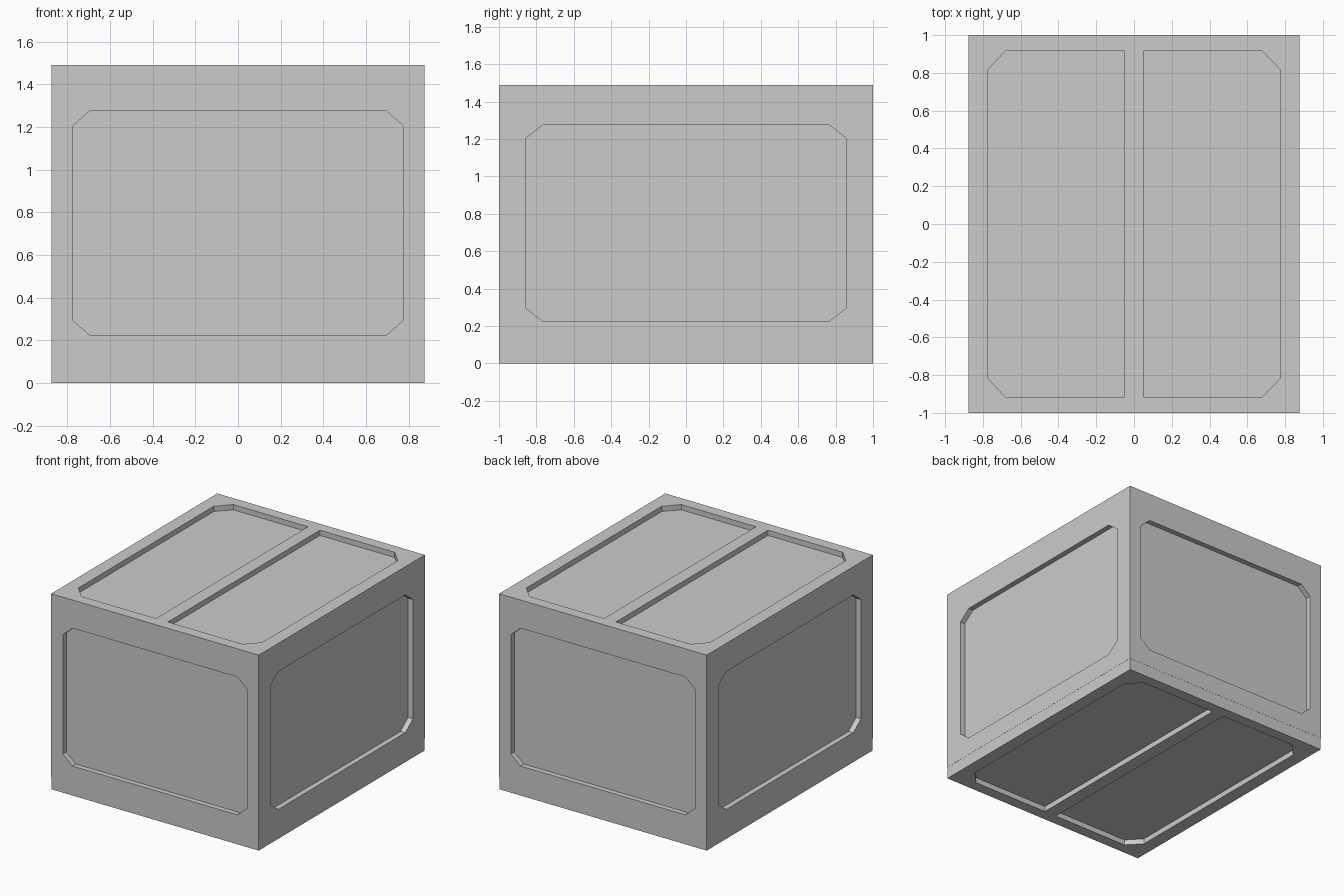
import bpy, bmesh
from mathutils import Matrix, Vector

if "Cube" in bpy.data.objects:
    bpy.data.objects.remove(bpy.data.objects["Cube"])

W, L, H = 0.875, 1.0, 1.49   # half width, half length, height
SEAM = 0.09                  # top of the base slab
DEPTH = 0.04                 # recess depth


def box(name, half_x, half_y, z0, z1):
    bpy.ops.mesh.primitive_cube_add(size=1, location=(0, 0, (z0 + z1) / 2))
    ob = bpy.context.object
    ob.name = name
    ob.scale = (half_x * 2, half_y * 2, z1 - z0)
    bpy.ops.object.transform_apply(location=True, rotation=False, scale=True)
    return ob


def prism(bm, pts, origin, u, v, n):
    """Add a closed prism spanning DEPTH inside to DEPTH outside of a face."""
    o, u, v, n = Vector(origin), Vector(u), Vector(v), Vector(n)
    low = [bm.verts.new(o + u * a + v * b - n * DEPTH) for a, b in pts]
    high = [bm.verts.new(o + u * a + v * b + n * DEPTH) for a, b in pts]
    bm.faces.new(low[::-1])
    bm.faces.new(high)
    for i in range(len(pts)):
        j = (i + 1) % len(pts)
        bm.faces.new((low[i], low[j], high[j], high[i]))


def octagon(a, b, ca, cb):
    return [(a - ca, -b), (a, cb - b), (a, b - cb), (a - ca, b),
            (ca - a, b), (-a, b - cb), (-a, cb - b), (ca - a, -b)]


def cut(target, name, bm):
    bmesh.ops.recalc_face_normals(bm, faces=bm.faces)
    me = bpy.data.meshes.new(name)
    bm.to_mesh(me)
    bm.free()
    cutter = bpy.data.objects.new(name, me)
    bpy.context.collection.objects.link(cutter)
    mod = target.modifiers.new("recess", 'BOOLEAN')
    mod.operation = 'DIFFERENCE'
    mod.solver = 'EXACT'
    mod.object = cutter
    bpy.context.view_layer.objects.active = target
    bpy.ops.object.modifier_apply(modifier=mod.name)
    bpy.data.objects.remove(cutter)


def half_panels(bm, z):
    # two panels either side of the middle bar, chamfered on outer corners only
    for s in (-1, 1):
        pts = [(0.05, -0.915), (0.68, -0.915), (0.775, -0.815),
               (0.775, 0.815), (0.68, 0.915), (0.05, 0.915)]
        prism(bm, [(s * x, y) for x, y in pts], (0, 0, z), (1, 0, 0), (0, 1, 0), (0, 0, 1))


# crate body and base slab
body = box("crate_body", W, L, SEAM, H)
base = box("base_slab", W - 0.001, L - 0.001, 0, SEAM)

# recessed panels on the four sides and the top
bm = bmesh.new()
for s in (-1, 1):
    prism(bm, octagon(0.775, 0.525, 0.08, 0.07), (0, s * L, 0.75), (1, 0, 0), (0, 0, 1), (0, s, 0))
    prism(bm, octagon(0.855, 0.525, 0.09, 0.07), (s * W, 0, 0.75), (0, 1, 0), (0, 0, 1), (s, 0, 0))
half_panels(bm, H)
cut(body, "body_cutter", bm)

# recessed panels underneath
bm = bmesh.new()
half_panels(bm, 0)
cut(base, "base_cutter", bm)
